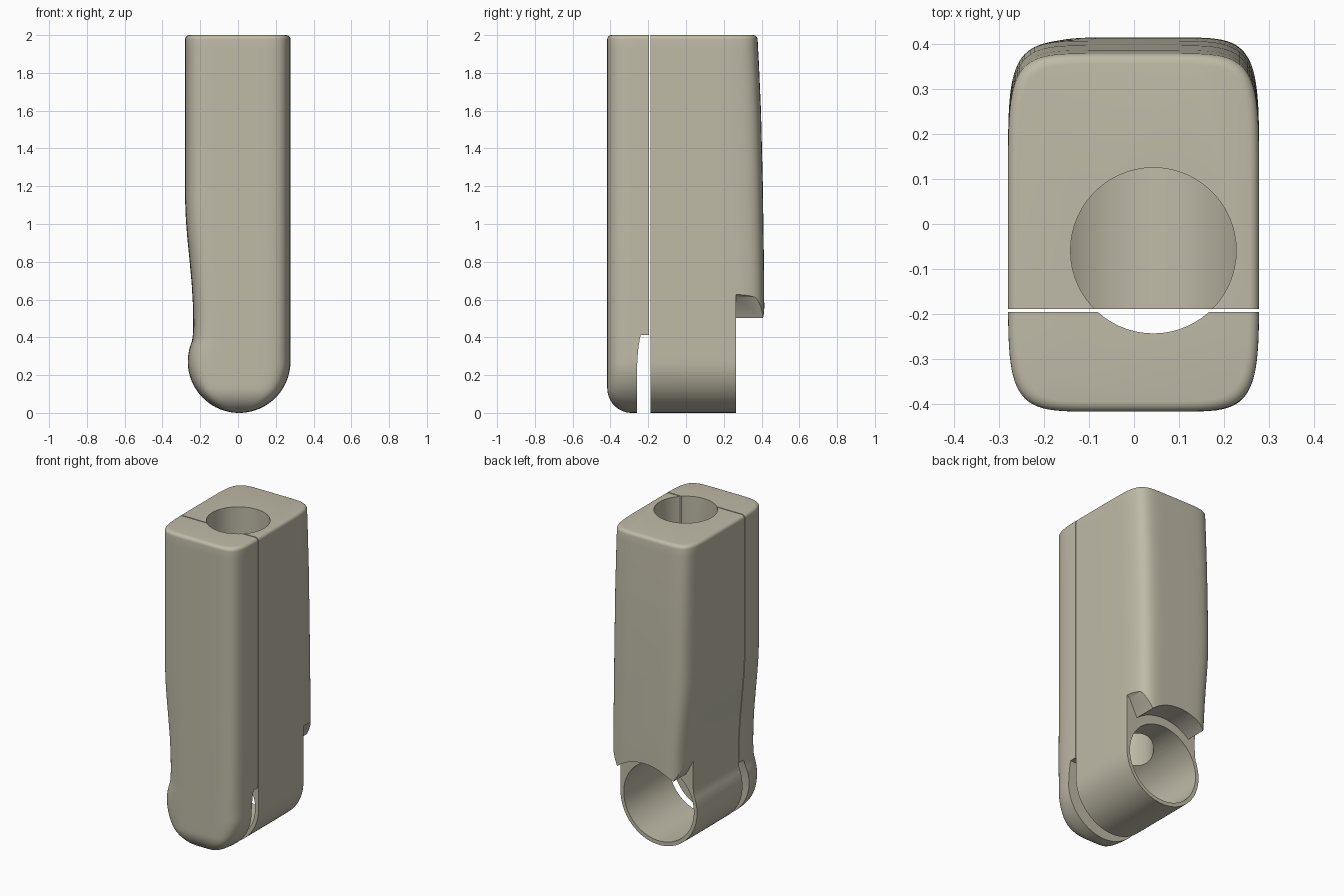
import bpy, bmesh, math

if "Cube" in bpy.data.objects:
    bpy.data.objects.remove(bpy.data.objects["Cube"])

CX, R = 0.006, 0.272          # centre and radius of the rounded lower end

paint = bpy.data.materials.new("warm beige")
paint.diffuse_color = (0.52, 0.495, 0.39, 1)
paint.use_nodes = True
paint.node_tree.nodes["Principled BSDF"].inputs["Base Color"].default_value = paint.diffuse_color


def make(name, bm):
    bmesh.ops.recalc_face_normals(bm, faces=bm.faces)
    me = bpy.data.meshes.new(name)
    bm.to_mesh(me)
    bm.free()
    ob = bpy.data.objects.new(name, me)
    bpy.context.collection.objects.link(ob)
    me.materials.append(paint)
    return ob


def loft(name, rings):
    bm = bmesh.new()
    loops = [[bm.verts.new(p) for p in ring] for ring in rings]
    n = len(loops[0])
    for a, b in zip(loops, loops[1:]):
        for i in range(n):
            j = (i + 1) % n
            bm.faces.new((a[i], a[j], b[j], b[i]))
    bm.faces.new(loops[0])
    bm.faces.new(loops[-1])
    return make(name, bm)


def prism(name, pts, axis, lo, hi):
    place = {"x": lambda p, h: (h, p[0], p[1]),
             "y": lambda p, h: (p[0], h, p[1]),
             "z": lambda p, h: (p[0], p[1], h)}[axis]
    return loft(name, [[place(p, h) for p in pts] for h in (lo, hi)])


def arc(cx, cy, r, a0, a1, n):
    return [(cx + r * math.cos(math.radians(a0 + (a1 - a0) * i / n)),
             cy + r * math.sin(math.radians(a0 + (a1 - a0) * i / n))) for i in range(n + 1)]


def interp(keys, z):
    for (z0, v0), (z1, v1) in zip(keys, keys[1:]):
        if z <= z1:
            t = max(0, (z - z0) / (z1 - z0))
            return v0 + (v1 - v0) * t
    return keys[-1][1]


LEFT = [(0.38, 0.241), (0.46, 0.237), (0.56, 0.238), (0.68, 0.245), (0.8, 0.256),
        (0.92, 0.268), (1.02, 0.276), (1.12, 0.28), (2, 0.28)]
BACK = [(0, 0.416), (0.7, 0.414), (1.2, 0.407), (1.6, 0.397), (1.85, 0.386), (2, 0.378)]


def section(z, inset=0.0):
    # rounded-rectangle slice of the housing at height z
    chord = math.sqrt(max(R * R - (R - z) ** 2, 0.012 ** 2)) if z < 2 * R else 0
    xr = CX + chord if z < R else 0.278
    xl = CX - chord if z < R else min(-interp(LEFT, z), CX - chord)
    rb = 0.13
    yf = -0.417 + (rb - math.sqrt(rb * rb - (rb - z) ** 2) if z < rb else 0)
    yb = interp(BACK, z)
    xc, yc = (xl + xr) / 2, (yf + yb) / 2
    a, b = (xr - xl) / 2 - inset, (yb - yf) / 2 - inset
    ring = []
    for i in range(96):
        t = 2 * math.pi * (i + 0.5) / 96
        c, s = math.cos(t), math.sin(t)
        ring.append((xc + a * math.copysign(abs(c) ** 0.31, c),
                     yc + b * math.copysign(abs(s) ** 0.31, s), z))
    return ring


def housing(name):
    heights = [R * (1 - math.cos(math.pi / 2 * i / 20)) for i in range(21)]
    heights += [0.30, 0.33, 0.36, 0.38, 0.41, 0.46, 0.51, 0.56, 0.62, 0.68, 0.74, 0.8, 0.86,
                0.92, 0.97, 1.02, 1.07, 1.12, 1.2, 1.4, 1.6, 1.75, 1.85, 1.93]
    rings = [section(z) for z in heights]
    for i in range(6):                       # small round on the top edge
        t = math.pi / 2 * i / 5
        rings.append(section(1.978 + 0.022 * math.sin(t), 0.022 * (1 - math.cos(t))))
    return loft(name, rings)


def cut(ob, cutters):
    for c in cutters:
        m = ob.modifiers.new("cut", "BOOLEAN")
        m.operation, m.solver, m.object = "DIFFERENCE", "EXACT", c
        bpy.context.view_layer.objects.active = ob
        bpy.ops.object.modifier_apply(modifier=m.name)


# cutters
hole = prism("top_hole_cutter", arc(0.043, -0.059, 0.184, 0, 354, 59), "z", 0.3, 2.2)
bore = prism("bore_cutter", arc(CX, R, 0.247, 2, 356, 59), "y", -0.192, 0.3)
behind = prism("behind_cutter", [(-1, -1), (1, -1), (1, 3), (-1, 3)], "y", -0.195, 1)
ahead = prism("ahead_cutter", [(-1, -1), (1, -1), (1, 3), (-1, 3)], "y", -1, -0.189)
slot = prism("slot_cutter", [(-0.1, -0.1), (-0.1, 0.412), (-0.24, 0.412), (-0.245, 0.39),
                             (-0.254, 0.33), (-0.259, 0.25), (-0.26, -0.1)], "x", -1, 1)
notch = prism("hood_cutter", [(-0.5, -0.1), (0.5, -0.1), (0.5, 0.63), (0.28, 0.63), (0.255, 0.612)]
              + arc(CX, R, 0.302, 50, 130, 24) + [(-0.245, 0.612), (-0.27, 0.63), (-0.5, 0.63)],
              "y", 0.265, 0.8)

# front cover
front = housing("front_cover")
cut(front, [behind, slot, hole])

# rear body with horizontal tube and hood
rear = housing("rear_body")
cut(rear, [ahead, notch, bore, hole])

for c in (hole, bore, behind, ahead, slot, notch):
    bpy.data.objects.remove(c)

for ob in (front, rear):
    bpy.ops.object.select_all(action="DESELECT")
    ob.select_set(True)
    bpy.context.view_layer.objects.active = ob
    bpy.ops.object.shade_smooth_by_angle(angle=math.radians(32))
